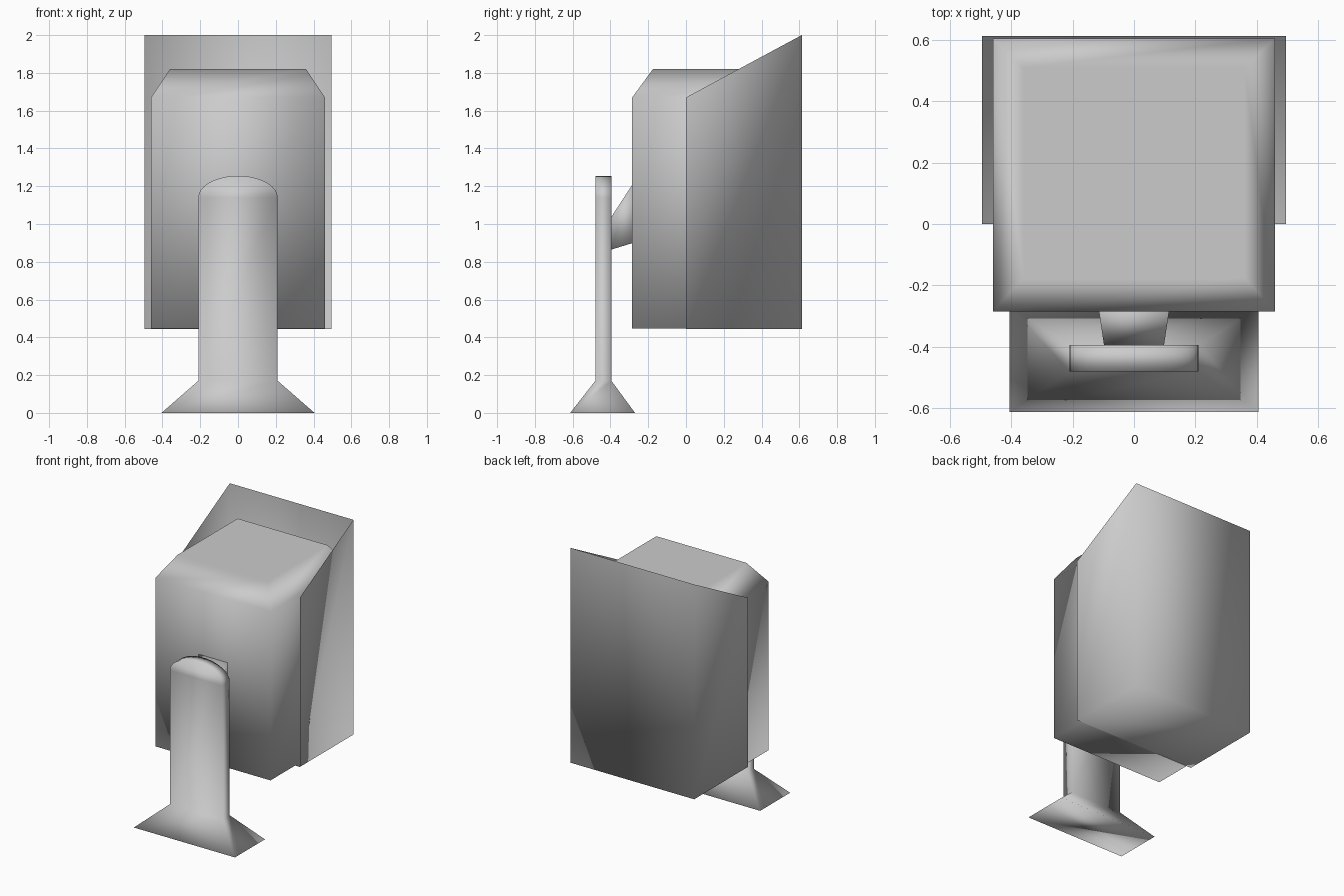
import bpy, bmesh, math

cube = bpy.data.objects.get("Cube")
if cube:
    bpy.data.objects.remove(cube, do_unlink=True)

grey = bpy.data.materials.new("light_grey")
grey.use_nodes = True
colour = (0.6, 0.6, 0.6, 1)
grey.diffuse_color = colour
grey.node_tree.nodes["Principled BSDF"].inputs["Base Color"].default_value = colour


def rect(half_x, front, back, z):
    """Horizontal four-cornered ring."""
    return [(-half_x, front, z), (half_x, front, z), (half_x, back, z), (-half_x, back, z)]


def finish(name, bm):
    bmesh.ops.recalc_face_normals(bm, faces=bm.faces[:])
    for face in bm.faces:
        face.smooth = True
    mesh = bpy.data.meshes.new(name)
    bm.to_mesh(mesh)
    bm.free()
    mesh.materials.append(grey)
    obj = bpy.data.objects.new(name, mesh)
    bpy.context.collection.objects.link(obj)
    return obj


def loft(name, rings):
    """Closed solid skinned through a stack of four-cornered rings."""
    bm = bmesh.new()
    loops = [[bm.verts.new(p) for p in ring] for ring in rings]
    for a, b in zip(loops, loops[1:]):
        for i in range(4):
            j = (i + 1) % 4
            bm.faces.new((a[i], a[j], b[j], b[i]))
    bm.faces.new(loops[0][::-1])
    bm.faces.new(loops[-1])
    return finish(name, bm)


# Main body: box with a chamfered top
body = loft("body", [
    rect(0.46, -0.285, 0.605, 0.447),
    rect(0.46, -0.285, 0.605, 1.67),
    rect(0.36, -0.175, 0.51, 1.82),
])
# Keep the top panel evenly shaded while its chamfers blend into it
top_normals = [(0, 0, 1) if v.co.z > 1.8 else (0, 0, 0) for v in body.data.vertices]
body.data.normals_split_custom_set_from_vertices(top_normals)

# Rear shroud: thin shell, open at the front and the sloping top
bm = bmesh.new()
low = [bm.verts.new(p) for p in rect(0.495, 0, 0.613, 0.445)]
high = [bm.verts.new(p) for p in rect(0.495, 0, 0.613, 1.67)]
for v in high[2:]:
    v.co.z = 2.0
bm.faces.new(low[::-1])
for i in (1, 2, 3):
    j = (i + 1) % 4
    bm.faces.new((low[i], low[j], high[j], high[i]))
finish("rear_shroud", bm)

# Stand: flared foot, flat column and rounded head
stand = [rect(0.405, -0.613, -0.27, 0), rect(0.21, -0.48, -0.395, 0.17)]
for step in range(9):
    a = math.radians(84) * step / 8
    stand.append(rect(0.21 * math.cos(a), -0.48, -0.395, 1.14 + 0.115 * math.sin(a)))
loft("stand", stand)

# Neck: tapered bracket joining column and body
neck_rings = []
for half_x, y, bottom, top in ((0.097, -0.4, 0.863, 1.03), (0.115, -0.28, 0.9, 1.215)):
    neck_rings.append([(-half_x, y, bottom), (half_x, y, bottom),
                       (half_x, y, top), (-half_x, y, top)])
loft("neck", neck_rings)
